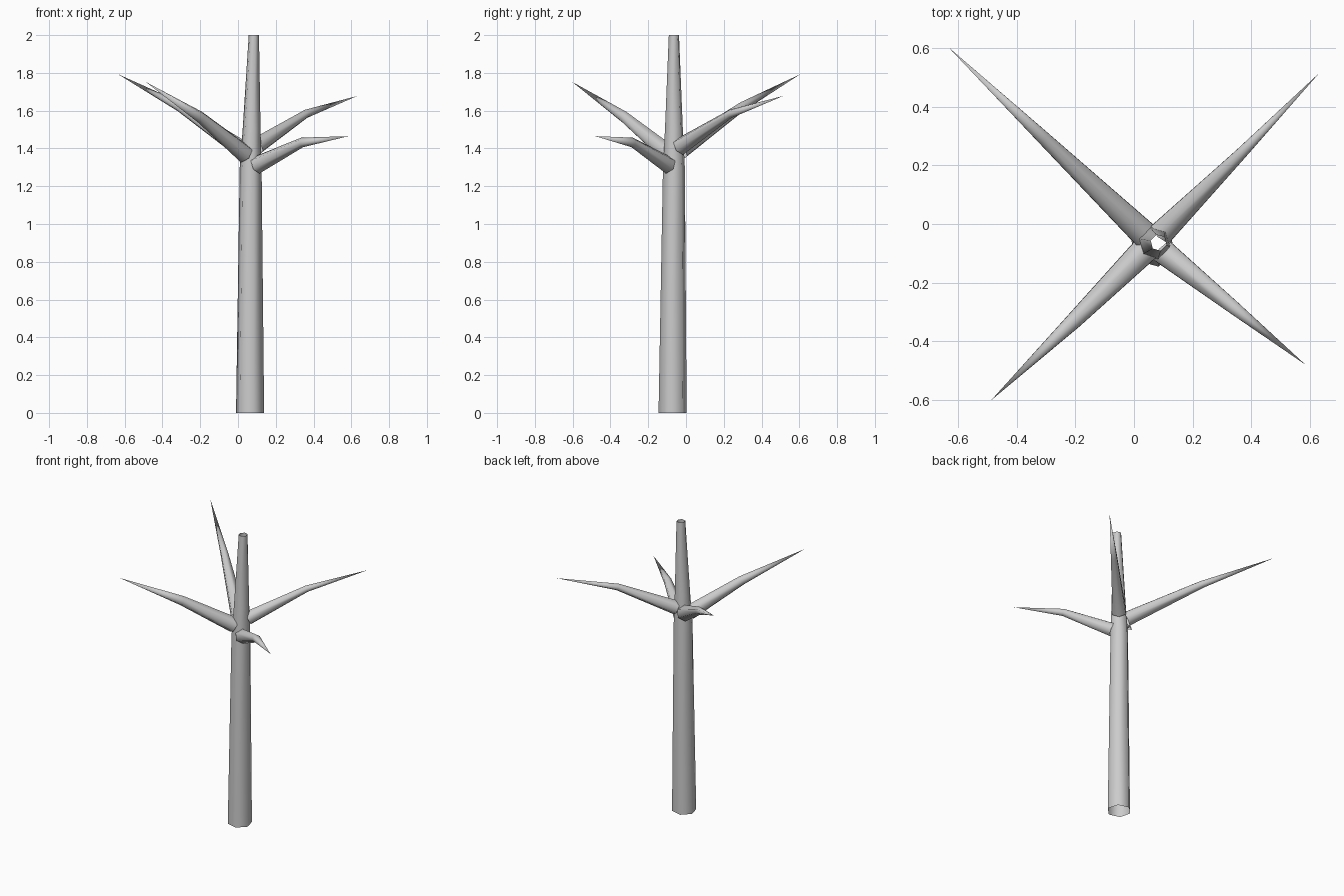
import bpy, bmesh, math
from mathutils import Vector

if "Cube" in bpy.data.objects:
    bpy.data.objects.remove(bpy.data.objects["Cube"])


def tube(name, path, radii, sides, start, closed_tip):
    """Loft smooth low-poly rings along a path; optionally end in a point."""
    bm = bmesh.new()
    pts = [Vector(p) for p in path]
    rings = []
    for i, (p, r) in enumerate(zip(pts, radii)):
        if closed_tip and i == len(pts) - 1:
            rings.append([bm.verts.new(p)])
            continue
        if closed_tip:
            t = (pts[min(i + 1, len(pts) - 1)] - pts[max(i - 1, 0)]).normalized()
            u = Vector((0, 0, 1)).cross(t).normalized()
        else:
            t, u = Vector((0, 0, 1)), Vector((1, 0, 0))
        v = t.cross(u)
        angles = [math.radians(start) + math.tau * k / sides for k in range(sides)]
        rings.append([bm.verts.new(p + r * (math.cos(a) * u + math.sin(a) * v))
                      for a in angles])
    for a, b in zip(rings, rings[1:]):
        for k in range(sides):
            n = (k + 1) % sides
            if len(b) == 1:
                bm.faces.new((a[k], a[n], b[0]))
            else:
                bm.faces.new((a[k], a[n], b[n], b[k]))
    for f in bm.faces:
        f.smooth = True
    mesh = bpy.data.meshes.new(name)
    bm.to_mesh(mesh)
    bm.free()
    obj = bpy.data.objects.new(name, mesh)
    bpy.context.collection.objects.link(obj)
    return obj


# Trunk: open six-sided tapering tube
tube("trunk",
     [(0.064, -0.071, 0), (0.067, -0.064, 1.3), (0.072, -0.064, 1.5), (0.084, -0.064, 2)],
     [0.077, 0.060, 0.049, 0.028], 6, 45, False)

# Branches: root, middle bend and pointed tip
branches = {
    "branch_back_left": ([(0.035, -0.035, 1.385), (-0.31, 0.295, 1.62), (-0.635, 0.605, 1.793)],
                         [0.052, 0.026, 0]),
    "branch_front_left": ([(0.035, -0.09, 1.37), (-0.20, -0.325, 1.565), (-0.488, -0.602, 1.752)],
                          [0.052, 0.032, 0]),
    "branch_back_right": ([(0.095, -0.03, 1.41), (0.36, 0.235, 1.583), (0.632, 0.515, 1.678)],
                          [0.048, 0.023, 0]),
    "branch_front_right": ([(0.10, -0.095, 1.312), (0.34, -0.285, 1.432), (0.585, -0.48, 1.465)],
                           [0.048, 0.026, 0]),
}
for name, (path, radii) in branches.items():
    tube(name, path, radii, 6, 90, True)
